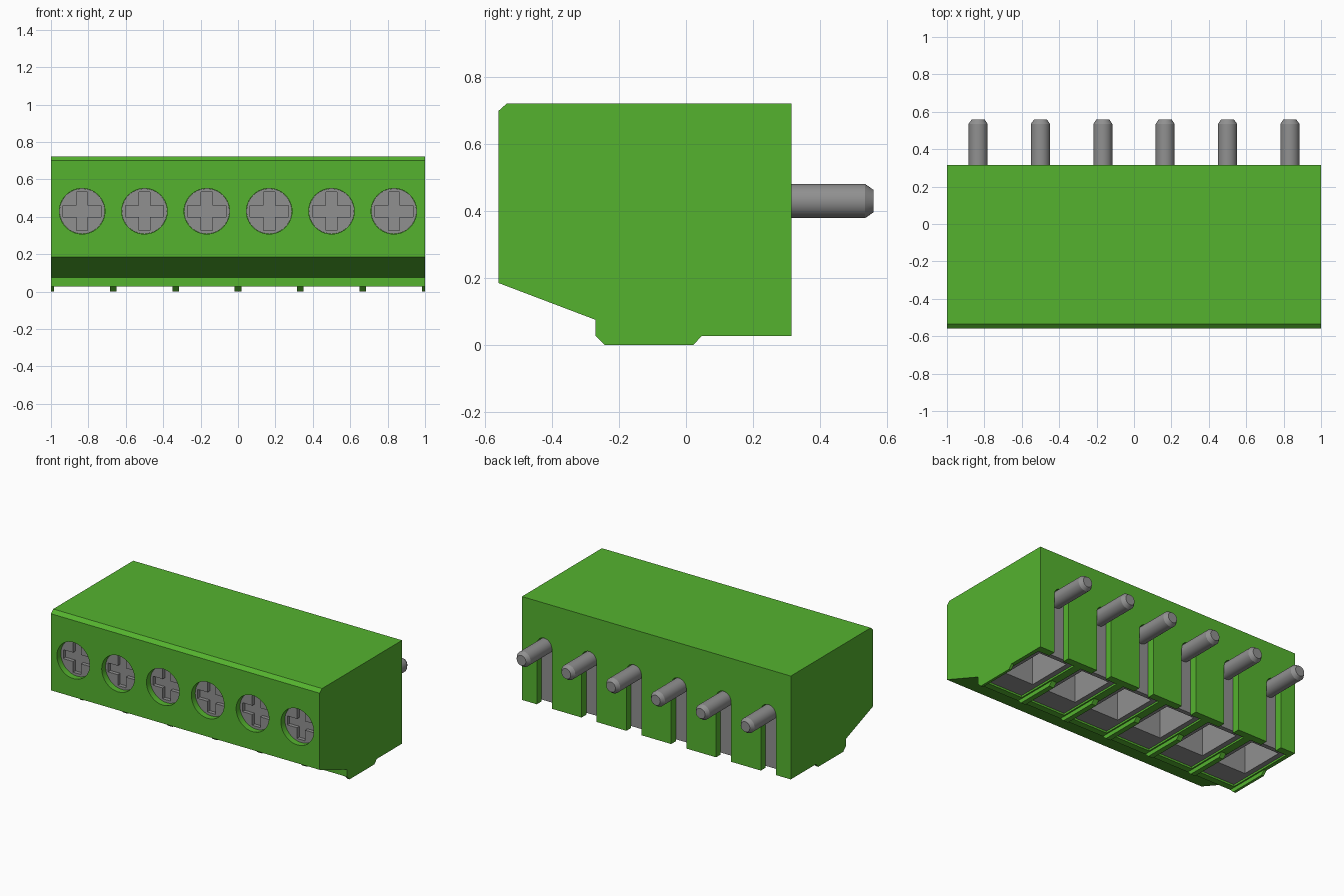
import bpy, bmesh, math
from mathutils import Vector

if "Cube" in bpy.data.objects:
    bpy.data.objects.remove(bpy.data.objects["Cube"])

PITCH = 1 / 3
XS = [(i - 2.5) * PITCH for i in range(6)]
PIN_Z = 0.43


def material(name, rgb):
    m = bpy.data.materials.new(name)
    m.diffuse_color = (*rgb, 1)
    m.use_nodes = True
    m.node_tree.nodes["Principled BSDF"].inputs["Base Color"].default_value = m.diffuse_color
    return m


GREEN = material("green plastic", (0.09, 0.45, 0.028))
GRAY = material("gray metal", (0.28, 0.28, 0.28))


def loft(bm, a, b):
    """Closed solid between two matching rings."""
    va = [bm.verts.new(p) for p in a]
    vb = [bm.verts.new(p) for p in b]
    n = len(va)
    bm.faces.new(va)
    bm.faces.new(vb[::-1])
    for i in range(n):
        j = (i + 1) % n
        bm.faces.new((va[j], va[i], vb[i], vb[j]))


def finish(bm, name, mat, smooth=False):
    bmesh.ops.recalc_face_normals(bm, faces=bm.faces)
    me = bpy.data.meshes.new(name)
    bm.to_mesh(me)
    bm.free()
    me.materials.append(mat)
    ob = bpy.data.objects.new(name, me)
    bpy.context.collection.objects.link(ob)
    if smooth:
        shade(ob)
    return ob


def activate(ob):
    bpy.ops.object.select_all(action='DESELECT')
    ob.select_set(True)
    bpy.context.view_layer.objects.active = ob


def shade(ob):
    activate(ob)
    bpy.ops.object.shade_smooth_by_angle(angle=math.radians(30))


def side_profile(bm, pts, x0, x1):
    loft(bm, [(x0, y, z) for y, z in pts], [(x1, y, z) for y, z in pts])


def front_profile(bm, pts, y0, y1):
    loft(bm, [(x, y0, z) for x, z in pts], [(x, y1, z) for x, z in pts])


def box(bm, x0, x1, y0, y1, z0, z1):
    front_profile(bm, [(x0, z0), (x1, z0), (x1, z1), (x0, z1)], y0, y1)


def circle(cx, r, n=40):
    return [(cx + r * math.cos(2 * math.pi * i / n),
             PIN_Z + r * math.sin(2 * math.pi * i / n)) for i in range(n)]


def cut(ob, bm):
    cutter = finish(bm, "cutter", ob.data.materials[0])
    cutter.hide_render = True
    mod = ob.modifiers.new("cut", 'BOOLEAN')
    mod.operation, mod.solver, mod.object = 'DIFFERENCE', 'EXACT', cutter
    activate(ob)
    bpy.ops.object.modifier_apply(modifier=mod.name)
    bpy.data.objects.remove(cutter)


# Housing with chamfered top edge and sloped chin
bm = bmesh.new()
side_profile(bm, [(-0.56, 0.185), (-0.27, 0.075), (-0.27, 0.027), (0.315, 0.027),
                  (0.315, 0.722), (-0.535, 0.722), (-0.56, 0.7)], -1, 1)
housing = finish(bm, "housing", GREEN)

# Round screw wells in the front
bm = bmesh.new()
for x in XS:
    front_profile(bm, circle(x, 0.122), -0.7, -0.49)
cut(housing, bm)

# Clamp bays open at the bottom
bm = bmesh.new()
for x in XS:
    box(bm, x - 0.14, x + 0.14, -0.225, 0.265, -0.1, 0.6)
cut(housing, bm)

# Round-topped pin slots in the back
bm = bmesh.new()
for x in XS:
    r = 0.056
    arch = [(x + r * math.cos(math.pi * i / 16), PIN_Z + r * math.sin(math.pi * i / 16))
            for i in range(17)]
    front_profile(bm, arch + [(x - r, -0.1), (x + r, -0.1)], 0.255, 0.5)
cut(housing, bm)
shade(housing)

# Thin divider ribs under the housing
bm = bmesh.new()
for i in range(7):
    c = -1 + i * PITCH
    side_profile(bm, [(-0.27, 0.03), (-0.27, 0.027), (-0.243, 0), (0.022, 0),
                      (0.047, 0.027), (0.047, 0.03)],
                 max(-1, c - 0.0175), min(1, c + 0.0175))
finish(bm, "divider_ribs", GREEN)

# Metal clamps with rectangular wire openings
bm = bmesh.new()
for x in XS:
    box(bm, x - 0.14, x + 0.14, -0.225, 0.265, 0.04, 0.6)
clamps = finish(bm, "clamps", GRAY)
bm = bmesh.new()
for x in XS:
    box(bm, x - 0.105, x + 0.105, -0.08, 0.235, -0.1, 0.45)
cut(clamps, bm)

# Screw heads with cross recesses
bm = bmesh.new()
for x in XS:
    front_profile(bm, circle(x, 0.121), -0.52, -0.485)
screws = finish(bm, "screws", GRAY)
bm = bmesh.new()
w, a = 0.03, 0.102
cross = [(w, a), (w, w), (a, w), (a, -w), (w, -w), (w, -a),
         (-w, -a), (-w, -w), (-a, -w), (-a, w), (-w, w), (-w, a)]
for x in XS:
    front_profile(bm, [(x + u, PIN_Z + v) for u, v in cross], -0.6, -0.495)
cut(screws, bm)
shade(screws)

# Solder pins with tapered tips
bm = bmesh.new()
for x in XS:
    rings = []
    for y, r in ((0.25, 0.051), (0.535, 0.051), (0.56, 0.034)):
        rings.append([bm.verts.new((u, y, v)) for u, v in circle(x, r, 32)])
    for p, q in zip(rings, rings[1:]):
        for i in range(32):
            j = (i + 1) % 32
            bm.faces.new((p[i], p[j], q[j], q[i]))
    bm.faces.new(rings[0])
    bm.faces.new(rings[-1])
finish(bm, "pins", GRAY, smooth=True)
